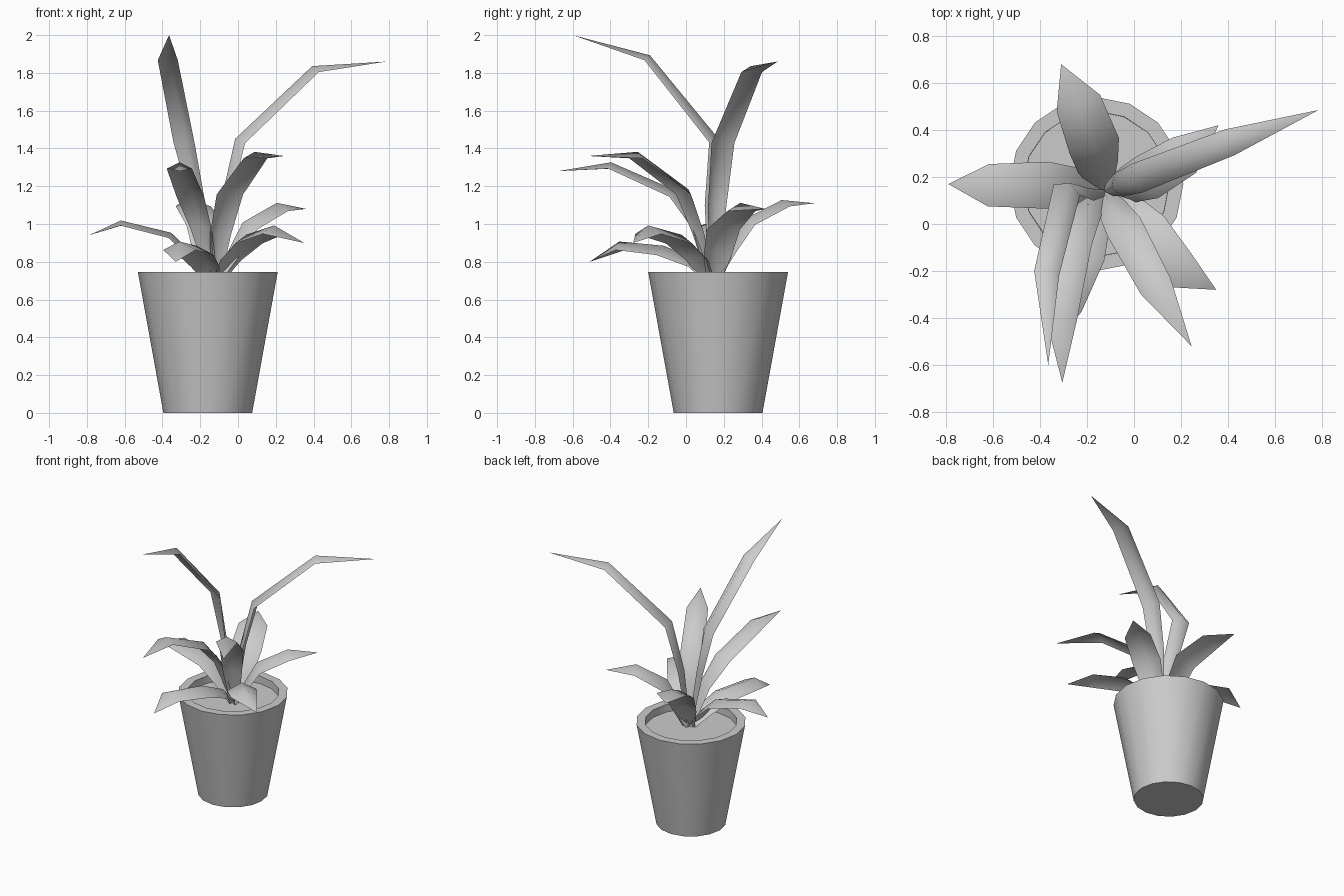
import bpy, bmesh, math
from mathutils import Vector

if "Cube" in bpy.data.objects:
    bpy.data.objects.remove(bpy.data.objects["Cube"])

CX, CY = -0.16, 0.17          # pot axis
CROWN = Vector((-0.125, 0.14, 0.68))
TAPER = [0.35, 0.8, 1.0, 0.9, 0.0]


def finish(name, bm, angle):
    bmesh.ops.recalc_face_normals(bm, faces=bm.faces)
    me = bpy.data.meshes.new(name)
    bm.to_mesh(me)
    bm.free()
    ob = bpy.data.objects.new(name, me)
    bpy.context.collection.objects.link(ob)
    bpy.ops.object.select_all(action='DESELECT')
    ob.select_set(True)
    bpy.context.view_layer.objects.active = ob
    bpy.ops.object.shade_smooth_by_angle(angle=math.radians(angle))
    return ob


def lathe(name, profile, sides=16):
    """Revolve (radius, z) rings around the pot axis and cap both ends."""
    bm = bmesh.new()
    rings = []
    for r, z in profile:
        rings.append([bm.verts.new((CX + r * math.cos(2 * math.pi * i / sides),
                                    CY + r * math.sin(2 * math.pi * i / sides), z))
                      for i in range(sides)])
    for a, b in zip(rings, rings[1:]):
        for i in range(sides):
            j = (i + 1) % sides
            bm.faces.new((a[i], a[j], b[j], b[i]))
    bm.faces.new(rings[0])
    bm.faces.new(rings[-1])
    return finish(name, bm, 35)


def leaf(name, half_width, fold, *points):
    """Blade with a ridged cross-section swept along a bent spine to a pointed tip."""
    spine = [CROWN] + [Vector(p) for p in points]
    overall = spine[-1] - spine[0]
    bm = bmesh.new()
    rows = []
    for i, p in enumerate(spine[:-1]):
        tangent = (spine[i + 1] - spine[max(i - 1, 0)]).normalized()
        heading = Vector((tangent.x, tangent.y, 0))
        heading += 0.5 * Vector((overall.x, overall.y, 0)).normalized()
        side = heading.cross(Vector((0, 0, 1))).normalized()
        up = side.cross(tangent).normalized()
        w = half_width * TAPER[i]
        d = up * w * fold * 0.5
        rows.append([bm.verts.new(v) for v in (p - side * w - d, p + d, p + side * w - d)])
    for a, b in zip(rows, rows[1:]):
        for k in range(2):
            bm.faces.new((a[k], a[k + 1], b[k + 1], b[k]))
    tip = bm.verts.new(spine[-1])
    for k in range(2):
        bm.faces.new((rows[-1][k], rows[-1][k + 1], tip))
    return finish(name, bm, 80)


# Tapered pot with a flat rim, and the soil closing its inside
lathe("pot", [(0.235, 0), (0.37, 0.745), (0.31, 0.745), (0.309, 0.69)])

# Two tall arching leaves
leaf("tall_leaf_right", 0.065, 0.6,
     (-0.08, 0.16, 1.1), (0.00, 0.19, 1.44), (0.40, 0.345, 1.82), (0.785, 0.485, 1.86))
leaf("tall_leaf_front", 0.06, 0.6,
     (-0.20, 0.14, 1.1), (-0.28, 0.16, 1.44), (-0.37, -0.20, 1.88), (-0.365, -0.60, 2.0))

# Two middle leaves leaning to the front
leaf("middle_leaf_front_right", 0.08, 0.5,
     (-0.10, 0.08, 0.95), (-0.05, 0.0, 1.17), (0.09, -0.26, 1.365), (0.245, -0.52, 1.36))
leaf("middle_leaf_front", 0.075, 0.5,
     (-0.19, 0.07, 0.98), (-0.25, -0.06, 1.16), (-0.31, -0.40, 1.31), (-0.305, -0.675, 1.28))

# Five low broad leaves around the rim
leaf("low_leaf_left", 0.10, 0.3,
     (-0.24, 0.16, 0.83), (-0.36, 0.165, 0.94), (-0.62, 0.165, 1.005), (-0.79, 0.17, 0.94))
leaf("low_leaf_back", 0.11, 0.35,
     (-0.15, 0.23, 0.86), (-0.165, 0.32, 1.01), (-0.235, 0.51, 1.11), (-0.31, 0.68, 1.11))
leaf("low_leaf_back_right", 0.10, 0.5,
     (-0.04, 0.16, 0.84), (0.04, 0.19, 0.99), (0.21, 0.29, 1.09), (0.36, 0.42, 1.08))
leaf("low_leaf_front_right", 0.10, 0.5,
     (-0.05, 0.07, 0.82), (0.05, -0.03, 0.92), (0.19, -0.2, 0.97), (0.35, -0.28, 0.90))
leaf("low_leaf_front", 0.10, 0.5,
     (-0.17, 0.05, 0.79), (-0.22, -0.12, 0.86), (-0.31, -0.35, 0.885), (-0.33, -0.51, 0.80))
